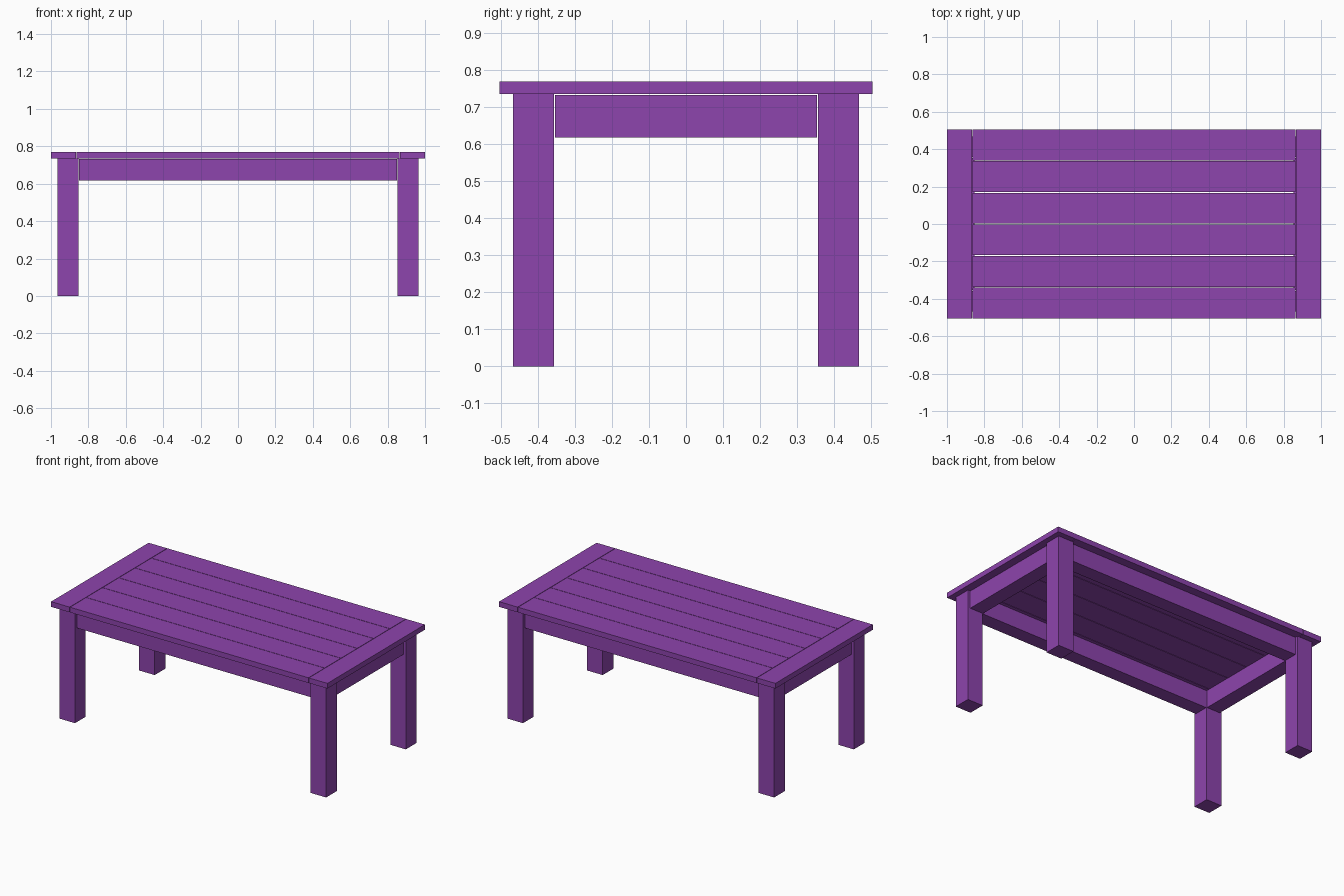
import bpy

cube = bpy.data.objects.get("Cube")
if cube:
    bpy.data.objects.remove(cube, do_unlink=True)

purple = bpy.data.materials.new("purple_paint")
purple.use_nodes = True
purple.diffuse_color = (0.27, 0.058, 0.418, 1)
purple.node_tree.nodes["Principled BSDF"].inputs["Base Color"].default_value = purple.diffuse_color


def board(name, x, y, z):
    """Add a box from (low, high) ranges on each axis."""
    ranges = (x, y, z)
    bpy.ops.mesh.primitive_cube_add(size=1, location=[(a + b) / 2 for a, b in ranges])
    obj = bpy.context.object
    obj.name = name
    obj.scale = [b - a for a, b in ranges]
    bpy.ops.object.transform_apply(location=False, rotation=False, scale=True)
    obj.data.materials.append(purple)
    return obj


def side(sign, low, high):
    """Mirror a range to the chosen side of the centre."""
    return tuple(sorted((sign * low, sign * high)))


TOP = (0.736, 0.77)
LEG = (0, 0.736)
APRON = (0.618, 0.733)
LEG_X, LEG_Y = (0.853, 0.965), (0.357, 0.467)
RECESS, GAP = 0.015, 0.003

# Legs
for sx, end in ((-1, "right"), (1, "left")):
    for sy, face in ((-1, "front"), (1, "back")):
        board(f"{face}_{end}_leg", side(sx, *LEG_X), side(sy, *LEG_Y), LEG)

# Aprons, flush with the inner leg faces
span_x, span_y = LEG_X[0] - GAP, LEG_Y[0] - GAP
for s, face, end in ((-1, "front", "right"), (1, "back", "left")):
    board(f"{face}_apron", (-span_x, span_x), side(s, LEG_Y[0], LEG_Y[1] - RECESS), APRON)
    board(f"{end}_apron", side(s, LEG_X[0], LEG_X[1] - RECESS), (-span_y, span_y), APRON)

# End boards across the table top
HALF_Y = 0.504
for s, end in ((-1, "right"), (1, "left")):
    board(f"{end}_end_board", side(s, 0.866, 1), (-HALF_Y, HALF_Y), TOP)

# Long slats with narrow gaps
COUNT = 6
width = (2 * HALF_Y - (COUNT - 1) * GAP) / COUNT
for i in range(COUNT):
    y = -HALF_Y + i * (width + GAP)
    board(f"top_slat_{i + 1}", (-0.863, 0.863), (y, y + width), TOP)
